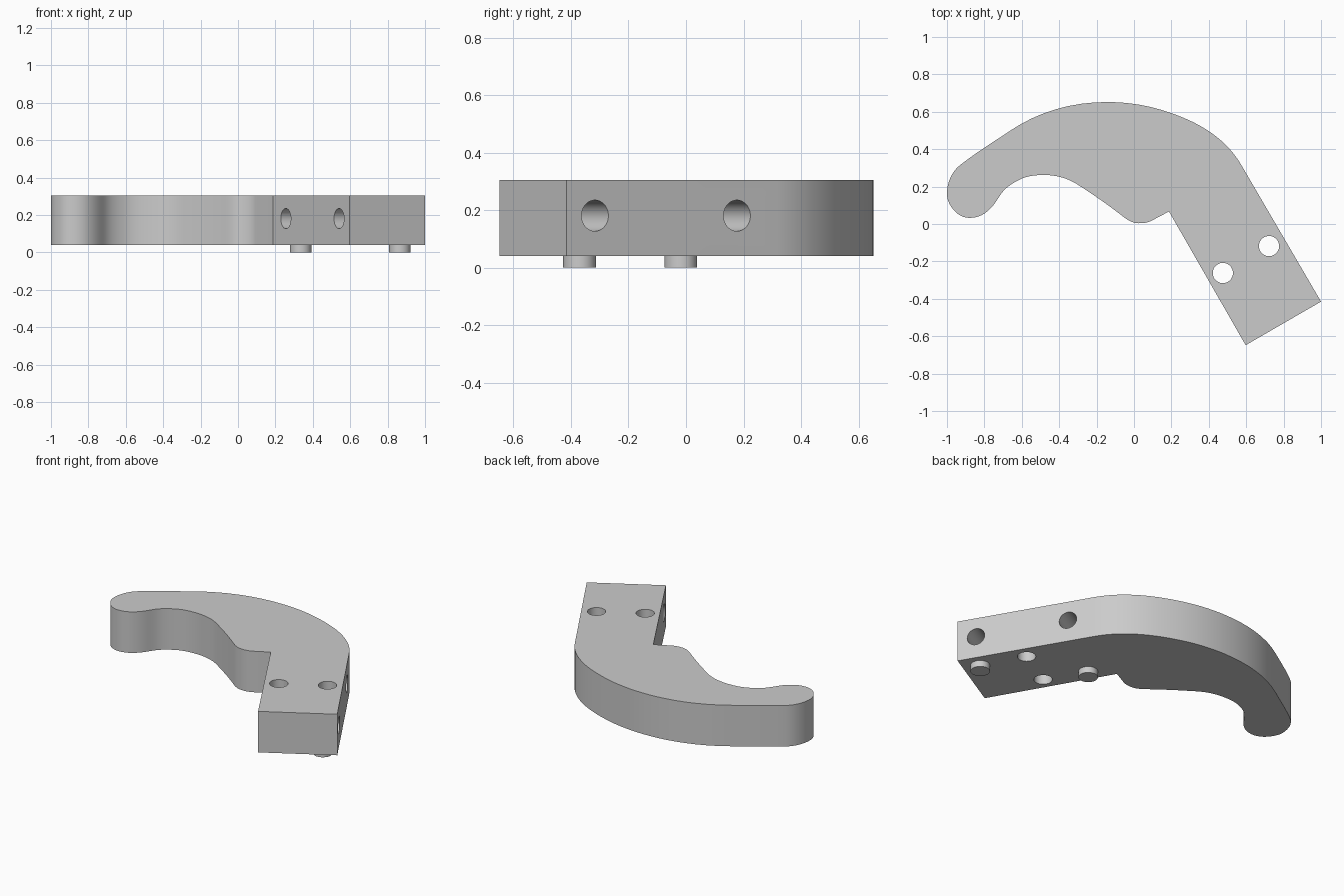
import bpy, bmesh
from math import radians, cos, sin
from mathutils import Vector, Matrix
from mathutils.geometry import interpolate_bezier

default = bpy.data.objects.get("Cube")
if default:
    bpy.data.objects.remove(default, do_unlink=True)

BOTTOM, TOP = 0.04, 0.305
HOLE_R = 0.054

grey = bpy.data.materials.new("plain grey")
grey.use_nodes = True
grey.diffuse_color = (0.6, 0.6, 0.6, 1)
bsdf = next(n for n in grey.node_tree.nodes if n.type == "BSDF_PRINCIPLED")
bsdf.inputs["Base Color"].default_value = (0.6, 0.6, 0.6, 1)


def make_object(name, bm):
    bmesh.ops.recalc_face_normals(bm, faces=bm.faces)
    mesh = bpy.data.meshes.new(name)
    bm.to_mesh(mesh)
    bm.free()
    mesh.materials.append(grey)
    obj = bpy.data.objects.new(name, mesh)
    bpy.context.collection.objects.link(obj)
    return obj


def cylinder(name, centre, radius, depth, axis=(0, 0, 1)):
    bm = bmesh.new()
    turn = Vector((0, 0, 1)).rotation_difference(Vector(axis)).to_matrix().to_4x4()
    bmesh.ops.create_cone(bm, cap_ends=True, segments=48, radius1=radius, radius2=radius,
                          depth=depth, matrix=Matrix.Translation(centre) @ turn)
    return make_object(name, bm)


def smooth(obj):
    bpy.ops.object.select_all(action="DESELECT")
    obj.select_set(True)
    bpy.context.view_layer.objects.active = obj
    bpy.ops.object.shade_smooth_by_angle(angle=radians(25))


# Outline knots: x, y, heading in degrees (None marks a sharp corner)
knots = [
    (-1, 0.16, 90), (-0.93, 0.315, 38), (-0.665, 0.497, 34), (-0.145, 0.652, 0),
    (0.19, 0.596, -19), (0.43, 0.475, -37), (0.575, 0.313, -60),
    (1, -0.415, None), (0.597, -0.648, None), (0.187, 0.067, None),
    (0.095, 0.018, 208), (0.025, 0.004, 180), (-0.065, 0.045, 142),
    (-0.3, 0.21, 147), (-0.48, 0.262, 180), (-0.61, 0.238, 206),
    (-0.69, 0.185, 224), (-0.745, 0.11, 234), (-0.8, 0.056, 214),
    (-0.88, 0.033, 180), (-0.96, 0.07, 132),
]


def outline():
    points = []
    for i, (x, y, a) in enumerate(knots):
        x2, y2, a2 = knots[(i + 1) % len(knots)]
        p, q = Vector((x, y, BOTTOM)), Vector((x2, y2, BOTTOM))
        if a is None and a2 is None:
            points.append(p)
            continue
        chord = q - p
        reach = chord.length * 0.345

        def heading(angle):
            if angle is None:
                return chord.normalized()
            return Vector((cos(radians(angle)), sin(radians(angle)), 0))

        straight = a is None or a2 is None
        steps = 2 if straight else 9
        points += interpolate_bezier(p, p + heading(a) * reach,
                                     q - heading(a2) * reach, q, steps)[:-1]
    return points


# Curved hook with a straight mounting arm
bm = bmesh.new()
face = bm.faces.new([bm.verts.new(p) for p in outline()])
extruded = bmesh.ops.extrude_face_region(bm, geom=[face])
bmesh.ops.translate(bm, vec=(0, 0, TOP - BOTTOM),
                    verts=[v for v in extruded["geom"] if isinstance(v, bmesh.types.BMVert)])
body = make_object("hook_body", bm)

# Two vertical screw holes and two cross holes through the arm
across = Vector((cos(radians(30)), sin(radians(30)), 0))
cutters = [cylinder("screw_hole_cutter", (x, y, 0.2), HOLE_R, 1)
           for x, y in ((0.475, -0.262), (0.722, -0.118))]
cutters += [cylinder("cross_hole_cutter", Vector((x, y, 0.181)) + across * 0.23,
                     HOLE_R, 0.8, across)
            for x, y in ((0.257, -0.052), (0.54, -0.549))]
for cutter in cutters:
    cutter.hide_render = True
    mod = body.modifiers.new("hole", "BOOLEAN")
    mod.operation = "DIFFERENCE"
    mod.solver = "EXACT"
    mod.object = cutter

# Bake the holes, then drop the cutters
bpy.context.view_layer.update()
graph = bpy.context.evaluated_depsgraph_get()
baked = bpy.data.meshes.new_from_object(body.evaluated_get(graph))
body.modifiers.clear()
body.data = baked
for cutter in cutters:
    bpy.data.objects.remove(cutter, do_unlink=True)
smooth(body)

# Locating pegs under the arm
for name, x, y in (("inner_peg", 0.335, -0.018), ("outer_peg", 0.865, -0.37)):
    smooth(cylinder(name, (x, y, BOTTOM / 2), 0.057, BOTTOM))
